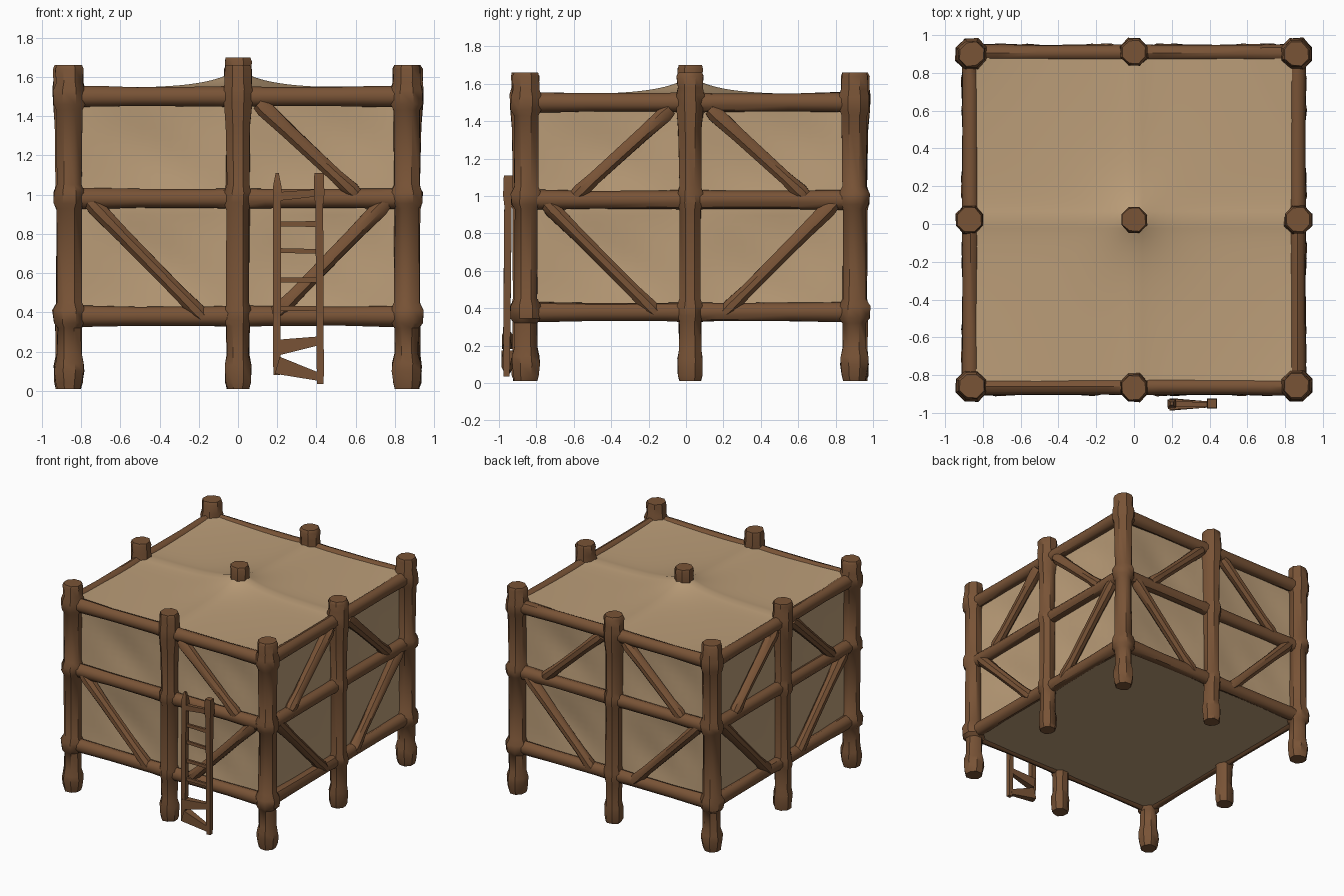
import bpy, bmesh, math, random
from mathutils import Vector

if "Cube" in bpy.data.objects:
    bpy.data.objects.remove(bpy.data.objects["Cube"])

random.seed(4)
CX, CY, HX, HY = 0.0, 0.022, 0.86, 0.878      # centre and half spans between post axes
RAIL_Z = (0.38, 0.98, 1.50)


def material(name, rgb):
    m = bpy.data.materials.new(name)
    m.diffuse_color = (*rgb, 1)
    m.use_nodes = True
    m.node_tree.nodes["Principled BSDF"].inputs["Base Color"].default_value = m.diffuse_color
    return m


WOOD = material("brown wood", (0.190, 0.087, 0.037))
CANVAS = material("tan canvas", (0.500, 0.340, 0.190))


def finish(name, bm, mat, angle=40):
    bmesh.ops.recalc_face_normals(bm, faces=bm.faces)
    me = bpy.data.meshes.new(name)
    bm.to_mesh(me)
    bm.free()
    me.materials.append(mat)
    ob = bpy.data.objects.new(name, me)
    bpy.context.collection.objects.link(ob)
    bpy.ops.object.select_all(action='DESELECT')
    ob.select_set(True)
    bpy.context.view_layer.objects.active = ob
    bpy.ops.object.shade_smooth_by_angle(angle=math.radians(angle))
    return ob


def tube(name, a, b, profile, sides=8, jitter=0.0, squash=1.0, mat=WOOD):
    """Beam from a to b; profile = (fraction along, half width) pairs."""
    a, b = Vector(a), Vector(b)
    d = (b - a).normalized()
    ref = Vector((0, 0, 1)) if abs(d.z) < 0.95 else Vector((0, 1, 0))
    u = d.cross(ref).normalized()
    v = u.cross(d)
    bm = bmesh.new()
    rings = []
    for f, w in profile:
        r = w / math.cos(math.pi / sides)
        ring = []
        for i in range(sides):
            t = 2 * math.pi * (i + 0.5) / sides
            k = r + random.uniform(-jitter, jitter)
            ring.append(bm.verts.new(a.lerp(b, f) + u * math.cos(t) * k * squash + v * math.sin(t) * k))
        rings.append(ring)
    for p, q in zip(rings, rings[1:]):
        for i in range(sides):
            j = (i + 1) % sides
            bm.faces.new((p[i], p[j], q[j], q[i]))
    bm.faces.new(rings[0])
    bm.faces.new(rings[-1])
    return finish(name, bm, mat)


def sheet(name, func, n):
    """Canvas sheet: func maps (-1..1, -1..1) to a point."""
    bm = bmesh.new()
    g = [[bm.verts.new(func(2 * i / n - 1, 2 * j / n - 1)) for j in range(n + 1)] for i in range(n + 1)]
    for i in range(n):
        for j in range(n):
            bm.faces.new((g[i][j], g[i + 1][j], g[i + 1][j + 1], g[i][j + 1]))
    return finish(name, bm, CANVAS, 60)


# Upright posts: swollen feet, knots where the rails meet, blunt caps
CORNER = [(0.01, .058), (.04, .066), (.10, .074), (.14, .072), (.19, .060), (.32, .061), (.345, .080),
          (.41, .084), (.45, .063), (.93, .061), (.955, .078), (1.01, .082), (1.05, .064), (1.43, .066),
          (1.46, .080), (1.53, .082), (1.57, .070), (1.64, .070), (1.66, .062)]
MIDDLE = [(0.01, .056), (.04, .063), (.13, .066), (.18, .057), (.33, .059), (.36, .067), (.41, .067),
          (.45, .057), (.92, .058), (.96, .068), (1.01, .068), (1.05, .058), (1.35, .061),
          (1.47, .073), (1.54, .074), (1.58, .068), (1.64, .070), (1.66, .062)]


def post(name, x, y, prof, top=1.66):
    lo = prof[0][0]
    pts = [((z - lo) / (prof[-1][0] - lo), w) for z, w in prof]
    tube(name, (x, y, lo), (x, y, top), pts, 8, 0.004)


for ix, sx in ((-1, "left"), (0, "middle"), (1, "right")):
    for iy, sy in ((-1, "front"), (0, "middle"), (1, "back")):
        if ix == 0 and iy == 0:
            post("centre_pole", CX, CY, [(.36, .055), (1.45, .06), (1.60, .066), (1.68, .068), (1.70, .060)], 1.70)
        else:
            corner = ix and iy
            k = 1.0 if corner else 1.012
            post(f"{sy}_{sx}_post", CX + ix * HX * k, CY + iy * HY * k, CORNER if corner else MIDDLE)


# Each side has a mapping: t along the side, z height, o outward offset
SIDES = {
    "front": lambda t, z, o=0: (CX + HX * t, CY - HY - o, z),
    "back": lambda t, z, o=0: (CX - HX * t, CY + HY + o, z),
    "right": lambda t, z, o=0: (CX + HX + o, CY + HY * t, z),
    "left": lambda t, z, o=0: (CX - HX - o, CY - HY * t, z),
}
RAIL = [(0, .052), (.08, .050), (.2, .046), (.42, .047), (.5, .052), (.58, .047), (.8, .046), (.92, .050), (1, .052)]
BRACE = [(0, .034), (.06, .043), (.3, .037), (.8, .035), (.95, .042), (1, .034)]


def wall(P):
    def f(t, s):
        z = 0.945 + 0.585 * s
        dip = abs(math.sin(math.pi * t)) * abs(math.sin(math.pi * s))     # sag within each panel
        fold = 0.006 * math.sin(9 * t + 7 * s) * dip
        return P(t * 0.97, z, -0.018 - 0.02 * dip + fold)
    return f


for side, P in SIDES.items():
    # Horizontal rails
    for z, level in zip(RAIL_Z, ("lower", "middle", "upper")):
        tube(f"{side}_{level}_rail", P(-1, z, .005), P(1, z, .005), RAIL, 10, 0.002, 0.9)
    # Diagonal braces; the front has no upper left one
    for sgn, hand in ((-1, "left"), (1, "right")):
        tube(f"{side}_lower_{hand}_brace", P(sgn * .88, .965, .012), P(sgn * .21, .375, .012), BRACE, 8, 0.002)
        if not (side == "front" and sgn < 0):
            tube(f"{side}_upper_{hand}_brace", P(sgn * .12, 1.465, .012), P(sgn * .70, 1.0, .012), BRACE, 8, 0.002)
    # Canvas wall behind the frame
    sheet(f"{side}_canvas_wall", wall(P), 24)


# Canvas roof: pulled up at the centre pole, corners and along the seams
def roof(u, v):
    r = math.hypot(u, v)
    lift = 0.085 * math.exp(-r / 0.2) + 0.022 * abs(u * v) ** 3
    seam = 0.014 * (math.exp(-abs(u) / .08) + math.exp(-abs(v) / .08))
    return (CX + u * (HX + .005), CY + v * (HY + .005), 1.528 + lift + seam)


sheet("canvas_roof", roof, 40)
sheet("canvas_floor", lambda u, v: (CX + u * (HX + .015), CY + v * (HY + .015), 0.342), 2)

# Ladder leaning on the front: two square rails and rough rungs
LY = -0.96
tube("ladder_left_rail", (.198, LY, .08), (.20, LY + .01, 1.11),
     [(0, .016), (.05, .019), (.85, .020), (.93, .022), (1, .008)], 4)
tube("ladder_right_rail", (.42, LY, .035), (.413, LY + .01, 1.11),
     [(0, .016), (.05, .018), (.85, .020), (.9, .027), (1, .024)], 4)
for i, (zl, zr, wl, wr) in enumerate(((.99, 1.01, .022, .018), (.85, .85, .012, .015), (.715, .71, .012, .012),
                                     (.565, .565, .013, .012), (.42, .42, .013, .012),
                                     (.22, .255, .040, .022), (.13, .07, .045, .020))):
    tube(f"ladder_rung_{i + 1}", (.20, LY + .005, zl), (.415, LY + .005, zr), [(0, wl), (1, wr)], 4, 0, 0.7)
